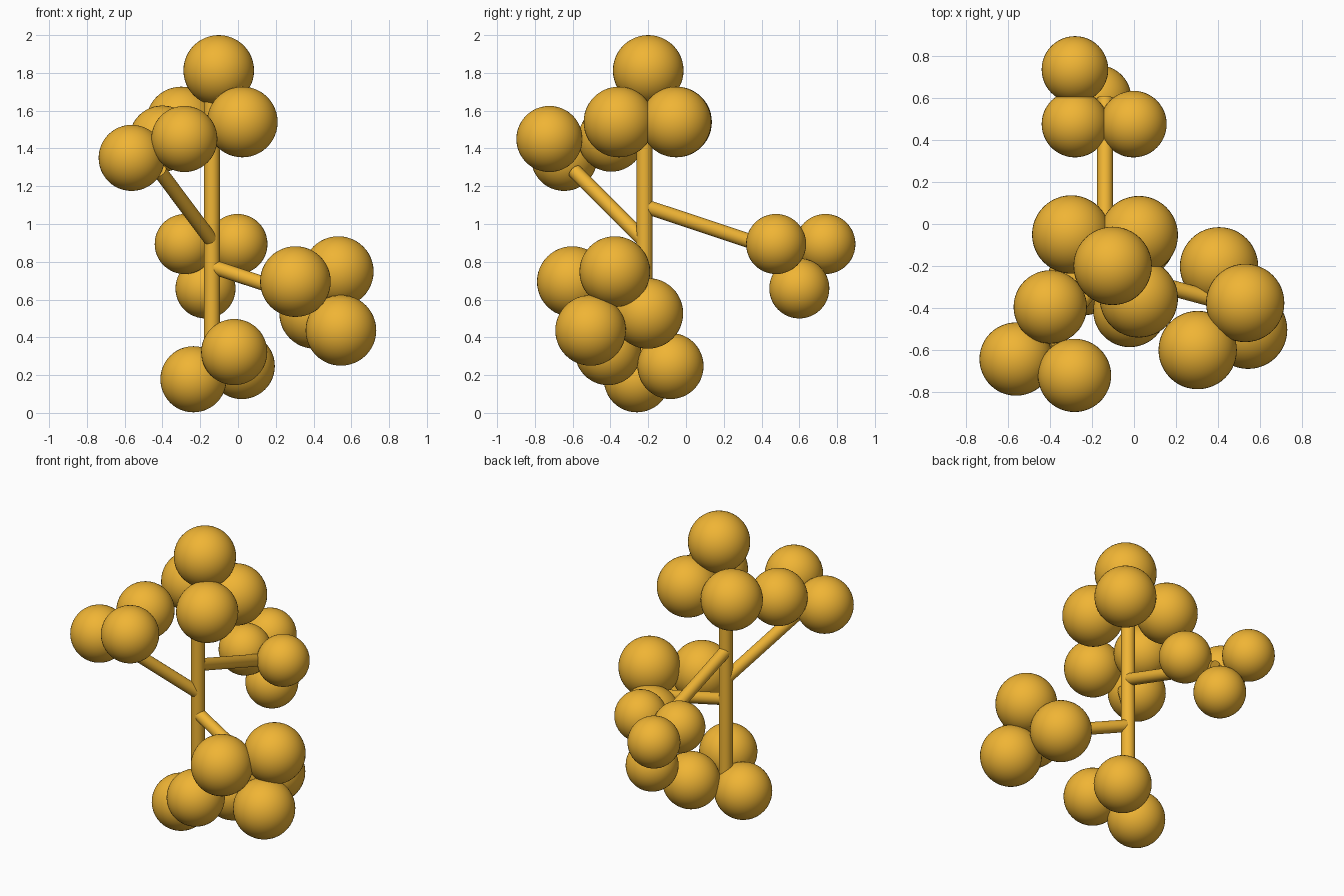
import bpy
from mathutils import Vector

amber = bpy.data.materials.new("amber")
amber.diffuse_color = (0.87, 0.46, 0.035, 1)


def finish(name):
    ob = bpy.context.object
    ob.name = name
    ob.data.materials.append(amber)
    bpy.ops.object.shade_smooth_by_angle()


def rod(name, a, b, r):
    a, b = Vector(a), Vector(b)
    d = b - a
    bpy.ops.mesh.primitive_cylinder_add(vertices=32, radius=r, depth=d.length, location=(a + b) / 2,
                                        rotation=d.to_track_quat('Z', 'Y').to_euler())
    finish(name)


def cluster(name, r, centres):
    for i, c in enumerate(centres):
        bpy.ops.mesh.primitive_uv_sphere_add(segments=48, ring_count=24, radius=r, location=c)
        finish(f"{name}_{i + 1}")


# Trunk and branches
rod("trunk", (-0.138, -0.22, 0.2), (-0.138, -0.22, 1.72), 0.042)
rod("left_branch", (-0.138, -0.22, 0.91), (-0.415, -0.59, 1.28), 0.038)
rod("right_branch", (-0.138, -0.22, 0.775), (0.42, -0.37, 0.59), 0.038)
rod("back_branch", (-0.138, -0.22, 1.095), (-0.138, 0.6, 0.822), 0.038)

# Foliage balls
cluster("crown_ball", 0.187, [(-0.102, -0.2, 1.813), (0.023, -0.355, 1.54),
                              (0.023, -0.053, 1.54), (-0.3, -0.05, 1.54)])
cluster("left_ball", 0.175, [(-0.563, -0.645, 1.35), (-0.284, -0.723, 1.45), (-0.4, -0.396, 1.452)])
cluster("right_ball", 0.187, [(0.304, -0.602, 0.695), (0.531, -0.377, 0.748),
                              (0.545, -0.505, 0.437), (0.406, -0.202, 0.527)])
cluster("back_ball", 0.159, [(-0.282, 0.738, 0.894), (-0.282, 0.477, 0.894),
                             (-0.003, 0.477, 0.894), (-0.172, 0.6, 0.659)])
cluster("base_ball", 0.175, [(-0.236, -0.26, 0.178), (-0.02, -0.413, 0.322), (0.02, -0.082, 0.248)])
